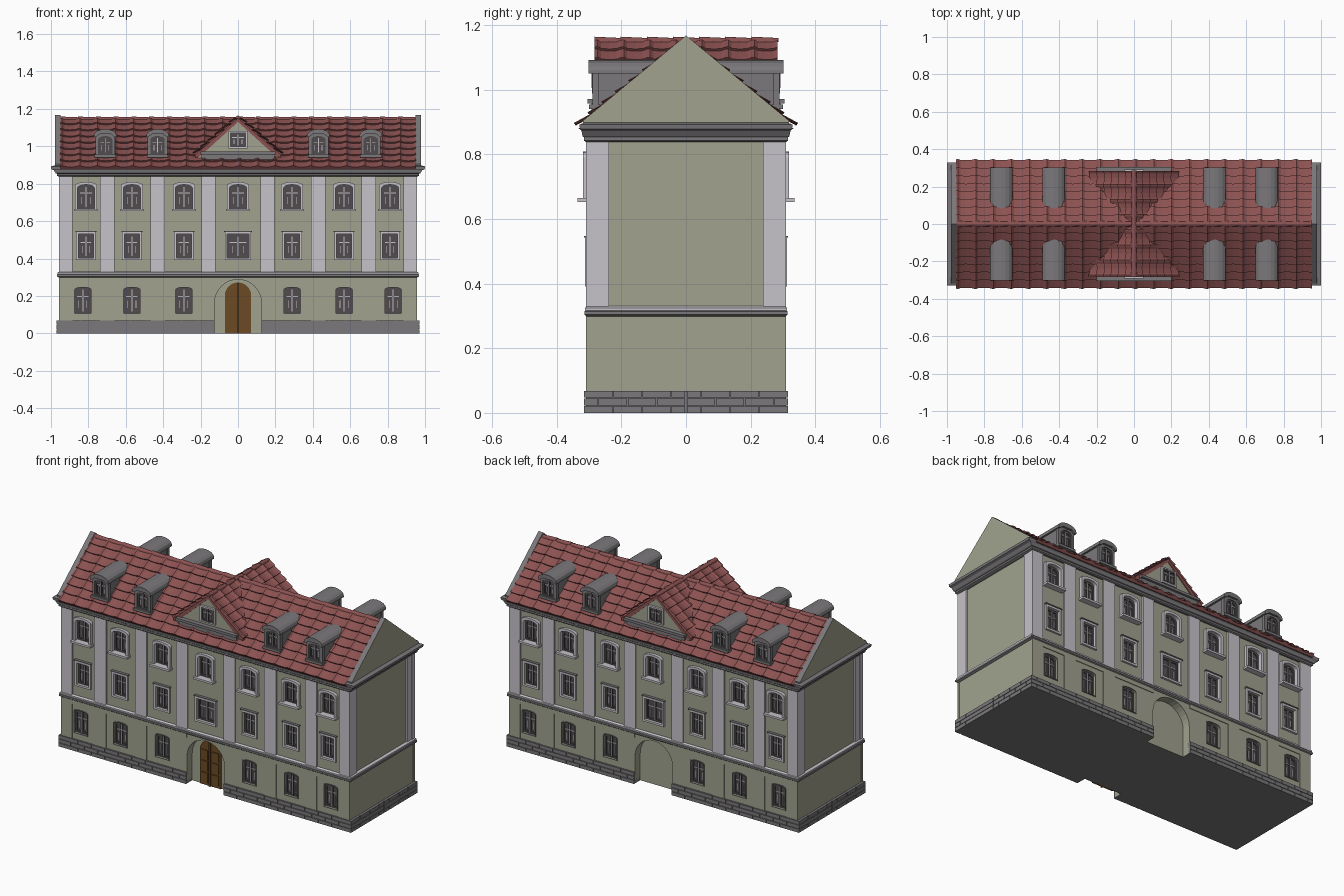
import bpy, bmesh, math
from mathutils import Vector as V

if "Cube" in bpy.data.objects:
    bpy.data.objects.remove(bpy.data.objects["Cube"])

def mat(name, r, g, b):
    m = bpy.data.materials.new(name)
    lin = [((c + 0.055) / 1.055) ** 2.4 for c in (r, g, b)]
    m.diffuse_color = (*lin, 1)
    m.use_nodes = True
    m.node_tree.nodes["Principled BSDF"].inputs["Base Color"].default_value = m.diffuse_color
    return m

WALL = mat("olive_plaster", 0.63, 0.635, 0.56)
LIGHT = mat("pale_stone", 0.78, 0.765, 0.79)
GREY = mat("grey_stone", 0.48, 0.47, 0.48)
DARK = mat("dark_glass", 0.32, 0.30, 0.31)
WOOD = mat("door_wood", 0.42, 0.29, 0.14)
RED = mat("red_tile", 0.55, 0.32, 0.32)

def finish(bm, name, mats, mirror="", recalc=True):
    if recalc:
        bmesh.ops.recalc_face_normals(bm, faces=bm.faces)
    me = bpy.data.meshes.new(name)
    bm.to_mesh(me)
    bm.free()
    ob = bpy.data.objects.new(name, me)
    bpy.context.collection.objects.link(ob)
    for m in mats:
        me.materials.append(m)
    if mirror:
        mod = ob.modifiers.new("mirror", 'MIRROR')
        mod.use_axis = ("x" in mirror, "y" in mirror, False)
        mod.use_mirror_merge = False
    return ob

def loop_faces(bm, rings, caps=True):
    n = len(rings[0])
    for a, b in zip(rings, rings[1:]):
        for i in range(n):
            bm.faces.new((a[i], a[(i + 1) % n], b[(i + 1) % n], b[i]))
    if caps:
        bm.faces.new(rings[0][::-1])
        bm.faces.new(rings[-1])

def prism(bm, pts, a, b, axis="y"):
    """Extrude a 2D outline along y (points are x,z) or x (points are y,z)."""
    place = (lambda p, d: (p[0], d, p[1])) if axis == "y" else (lambda p, d: (d, p[0], p[1]))
    loop_faces(bm, [[bm.verts.new(place(p, d)) for p in pts] for d in (a, b)])

def box(bm, x0, x1, y0, y1, z0, z1):
    prism(bm, [(x0, z0), (x1, z0), (x1, z1), (x0, z1)], y0, y1)

def loft(bm, rows):
    """Stack of rectangles (half x, half y, z)."""
    loop_faces(bm, [[bm.verts.new((sx * x, sy * y, z)) for sx, sy in
                     ((-1, -1), (1, -1), (1, 1), (-1, 1))] for x, y, z in rows])

def outline(cx, hw, z0, z1, rise=0.0, n=8):
    """Window shape: rectangle with an optional arched top."""
    pts = [(cx - hw, z0), (cx + hw, z0)]
    if rise == 0:
        return pts + [(cx + hw, z1), (cx - hw, z1)]
    return pts + [(cx + hw * math.cos(math.pi * i / n), z1 - rise + rise * math.sin(math.pi * i / n))
                  for i in range(n + 1)]

def ring(bm, outer, inner, y0, y1):
    rings = [[bm.verts.new((p[0], y, p[1])) for p in pts]
             for pts, y in ((outer, y1), (outer, y0), (inner, y0), (inner, y1))]
    loop_faces(bm, rings + [rings[0]], caps=False)

# Window list: x, half width, bottom, top, arch rise, storey
wins = []
for x in (-0.813, -0.567, -0.289, 0, 0.289, 0.567, 0.813):
    wins.append((x, 0.045, 0.665, 0.795, 0.018, "upper"))
    wins.append((x, 0.058 if x == 0 else 0.04, 0.403, 0.53, 0, "middle"))
for x in (-0.829, -0.567, -0.289, 0.289, 0.567, 0.829):
    wins.append((x, 0.043, 0.108, 0.245, 0.012, "ground"))

# Wall body with window and portal recesses cut in
bm = bmesh.new()
loft(bm, [(0.955, 0.305, 0), (0.955, 0.305, 0.31), (0.948, 0.30, 0.31), (0.948, 0.30, 0.85)])
walls = finish(bm, "walls", [WALL, GREY])
bm = bmesh.new()
for s in (-1, 1):
    for x, hw, z0, z1, rise, kind in wins:
        prism(bm, outline(x, hw, z0, z1, rise), s * 0.4, s * 0.283)
    prism(bm, outline(0, 0.125, -0.1, 0.288, 0.125, 16), s * 0.4, s * 0.255)
cutter = finish(bm, "recess_cutter", [WALL])
cutter.hide_render = True
mod = walls.modifiers.new("recess", 'BOOLEAN')
mod.object, mod.operation, mod.solver = cutter, 'DIFFERENCE', 'EXACT'
bpy.context.view_layer.objects.active = walls
bpy.ops.object.modifier_apply(modifier="recess")
bpy.data.objects.remove(cutter)
for p in walls.data.polygons:
    p.material_index = 1 if p.normal.z < -0.9 and p.center.z < 0.01 else 0

# Plinth: backing strips and three courses of stones
bm = bmesh.new()
box(bm, 0.125, 0.965, -0.310, -0.26, 0, 0.068)
box(bm, 0.93, 0.965, -0.310, 0, 0, 0.068)
for r in range(3):
    z0, z1 = r * 0.0235, r * 0.0235 + 0.021
    for a, b, side in ((0.125, 0.97, False), (-0.315, 0, True)):
        cut = a + (0.045 if r % 2 else 0.09)
        while a < b - 0.001:
            e = min(cut, b)
            if side:
                box(bm, 0.95, 0.97, a, e - 0.003, z0, z1)
            else:
                box(bm, a, e - 0.003 if e < b else e, -0.315, -0.295, z0, z1)
            a, cut = e, cut + 0.09
finish(bm, "plinth", [GREY], "xy")

# Ground floor plaster strips, upper pilasters
bm, bm2 = bmesh.new(), bmesh.new()
for a, b in ((0.885, 0.957), (0.66, 0.738), (0.39, 0.468), (0.12, 0.195)):
    box(bm2, a, b, -0.309, -0.28, 0.32, 0.845)
    if a > 0.2:
        box(bm, a, b, -0.309, -0.295, 0.06, 0.305)
box(bm, 0.126, 0.957, -0.309, -0.295, 0.275, 0.305)
box(bm2, 0.93, 0.956, -0.3085, -0.238, 0.32, 0.845)
finish(bm, "ground_floor_strips", [WALL], "xy")
finish(bm2, "pilasters", [LIGHT], "xy")

# String course and main cornice
bm = bmesh.new()
loft(bm, [(0.957, 0.307, 0.298), (0.968, 0.314, 0.304), (0.968, 0.314, 0.314), (0.96, 0.309, 0.318)])
finish(bm, "string_course", [GREY])
bm = bmesh.new()
loft(bm, [(0.964, 0.313, 0.317), (0.964, 0.313, 0.325), (0.955, 0.305, 0.330)])
finish(bm, "string_course_cap", [LIGHT])
bm = bmesh.new()
loft(bm, [(0.958, 0.31, 0.838), (0.968, 0.316, 0.843), (0.968, 0.316, 0.853), (0.975, 0.32, 0.856),
          (0.985, 0.323, 0.872), (0.998, 0.328, 0.878), (1.0, 0.33, 0.892), (0.975, 0.31, 0.90)])
finish(bm, "cornice", [GREY])

# Windows: glass, sash bars and surrounds
glass, bars, sash, frames, dull = (bmesh.new() for _ in range(5))
def glazing(x, hw, z0, z1, rise, y):
    prism(glass, outline(x, hw, z0, z1, rise), y - 0.003, y + 0.004)
    ring(sash, outline(x, hw, z0, z1, rise), outline(x, hw - 0.01, z0 + 0.01, z1 - 0.01, rise), y - 0.009, y)
    box(sash, x - 0.006, x + 0.006, y - 0.010, y, z0, z1 - 0.004)
    h = z1 - z0
    box(bars, x - 0.0018, x + 0.0018, y - 0.012, y, z0 + 0.01, z1 - 0.012)
    box(bars, x - hw + 0.012, x + hw - 0.012, y - 0.008, y, z0 + h * 0.63, z0 + h * 0.63 + 0.005)
    for s in (-1, 1):
        box(bars, x + s * hw * 0.5 - 0.0015, x + s * hw * 0.5 + 0.0015, y - 0.006, y, z0 + h * 0.2, z0 + h * 0.5)
for x, hw, z0, z1, rise, kind in wins:
    glazing(x, hw, z0, z1, rise, -0.285)
    hole = outline(x, hw, z0, z1, rise)
    if kind == "upper":
        ring(frames, outline(x, hw + 0.014, z0 - 0.004, z1 + 0.014, rise), hole, -0.318, -0.29)
        box(frames, x - hw - 0.02, x + hw + 0.02, -0.335, -0.29, z0 - 0.012, z0)
    elif kind == "middle":
        ring(frames, outline(x, hw + 0.012, z0 - 0.012, z1 + 0.012), hole, -0.312, -0.29)
        box(dull, x - hw - 0.016, x + hw + 0.016, -0.316, -0.29, z1 + 0.012, z1 + 0.018)
    else:
        ring(dull, outline(x, hw + 0.004, z0 - 0.004, z1 + 0.004, rise), hole, -0.309, -0.29)
finish(frames, "window_surrounds", [LIGHT], "y")

# Dormers
bm, bm2 = bmesh.new(), bmesh.new()
for x in (-0.71, -0.43, 0.43, 0.71):
    prism(bm, outline(x, 0.047, 0.90, 1.075, 0.02), -0.272, -0.08)
    prism(bm2, [(x - 0.06, 1.05), (x - 0.05, 1.05), (x - 0.03, 1.065), (x + 0.03, 1.065), (x + 0.05, 1.05),
                (x + 0.06, 1.05)] + outline(x, 0.06, 1.0, 1.092, 0.032)[2:], -0.302, -0.075)
    box(bm, x - 0.057, x + 0.057, -0.300, -0.265, 0.94, 0.955)
    ring(bm, outline(x, 0.053, 0.95, 1.07, 0.02), outline(x, 0.038, 0.958, 1.055, 0.02), -0.290, -0.27)
    glazing(x, 0.038, 0.958, 1.055, 0.02, -0.276)
finish(bm, "dormers", [GREY], "y")
bmesh.ops.remove_doubles(bm2, verts=bm2.verts, dist=0.0001)
finish(bm2, "dormer_roofs", [GREY], "y")

# Central pediment
bm = bmesh.new()
prism(bm, [(-0.215, 0.90), (0.215, 0.90), (0.215, 0.962), (0, 1.148), (-0.215, 0.962)], -0.278, -0.02)
finish(bm, "pediment_wall", [WALL], "y")
box(dull, -0.2, 0.2, -0.305, -0.27, 0.957, 0.972)
box(dull, -0.195, 0.195, -0.292, -0.27, 0.93, 0.957)
glazing(0, 0.043, 0.995, 1.075, 0, -0.281)
ring(frames := bmesh.new(), outline(0, 0.05, 0.988, 1.082), outline(0, 0.043, 0.995, 1.075), -0.291, -0.275)
finish(frames, "pediment_window_surround", [LIGHT], "y")
finish(dull, "grey_mouldings", [GREY], "y")
finish(glass, "window_glass", [DARK], "y")
finish(sash, "window_sashes", [DARK], "y")
finish(bars, "window_bars", [LIGHT], "y")

# Portal door with raised panels, front only
bm = bmesh.new()
prism(bm, outline(0, 0.07, 0, 0.272, 0.07, 14), -0.262, -0.25)
for s in (-1, 1):
    for z0, z1 in ((0.015, 0.075), (0.085, 0.145), (0.155, 0.21)):
        box(bm, s * 0.036 - 0.021, s * 0.036 + 0.021, -0.268, -0.26, z0, z1)
box(bm, -0.005, 0.005, -0.271, -0.26, 0.0, 0.268)
finish(bm, "door", [WOOD])

# Tiled roofs: overlapping rows with a rolled profile
def tiles(bm, o, u, v, ncol, nrow):
    o, u, v = V(o), V(u), V(v)
    n = u.cross(v).normalized()
    wave = ((0, 0.007), (0.12, 0.009), (0.25, 0.002), (0.55, -0.001), (0.85, 0.001))
    cols = [((c + t) / ncol, h) for c in range(ncol) for t, h in wave] + [(1, 0.007)]
    for r in range(nrow):
        lines = [[bm.verts.new(o + u * t + v * (k / nrow) + n * (h * w + e)) for t, h in cols]
                 for k, w, e in ((r, 0, -0.004), (r, 1, 0.009), (r + 1, 1, 0.0))]
        for a, b in zip(lines, lines[1:]):
            for i in range(len(cols) - 1):
                bm.faces.new((a[i], a[i + 1], b[i + 1], b[i]))

bm = bmesh.new()
tiles(bm, (-0.952, -0.336, 0.883), (1.904, 0, 0), (0, 0.336, 0.265), 20, 8)
finish(bm, "main_roof_tiles", [RED], "y", recalc=False)
bm = bmesh.new()
tiles(bm, (0.232, -0.283, 0.955), (0, 0.566, 0), (-0.232, 0, 0.198), 7, 6)
finish(bm, "cross_roof_tiles", [RED], "x", recalc=False)
bm = bmesh.new()
prism(bm, [(-0.334, 0.878), (0.334, 0.878), (0, 1.145)], -0.952, 0.952, "x")
prism(bm, [(-0.23, 0.94), (-0.205, 0.945), (0, 1.13), (0.205, 0.945), (0.23, 0.94), (0.23, 0.955),
           (0, 1.15), (-0.23, 0.955)], -0.283, 0.283)
finish(bm, "roof_deck", [RED])

# Ridge caps
bm = bmesh.new()
def ridge(length, count, z, axis):
    for i in range(count):
        a = -length + 2 * length * i / count
        rings = [[((r * math.cos(math.pi * k / 6)), z + r * math.sin(math.pi * k / 6)) for k in range(7)]
                 for r in (0.016, 0.012)]
        put = (lambda p, d: (d, p[0], p[1])) if axis == "x" else (lambda p, d: (p[0], d, p[1]))
        loop_faces(bm, [[bm.verts.new(put(p, d)) for p in q]
                        for q, d in zip(rings, (a, a + 2 * length / count + 0.003))])
ridge(0.95, 20, 1.143, "x")
ridge(0.283, 7, 1.148, "y")
finish(bm, "ridge_caps", [RED])

# Gable end walls with grey coping
bm = bmesh.new()
prism(bm, [(-0.318, 0.89), (0.318, 0.89), (0.318, 0.905), (0, 1.168), (-0.318, 0.905)], 0.948, 0.978, "x")
for f in bm.faces:
    f.material_index = 0 if abs(f.normal.x) > 0.9 or f.calc_center_median().x > 0.977 else 1
bm.normal_update()
for f in bm.faces:
    f.material_index = 0 if f.normal.x > 0.9 or f.normal.x < -0.9 else 1
finish(bm, "gable_walls", [WALL, GREY], "x")
